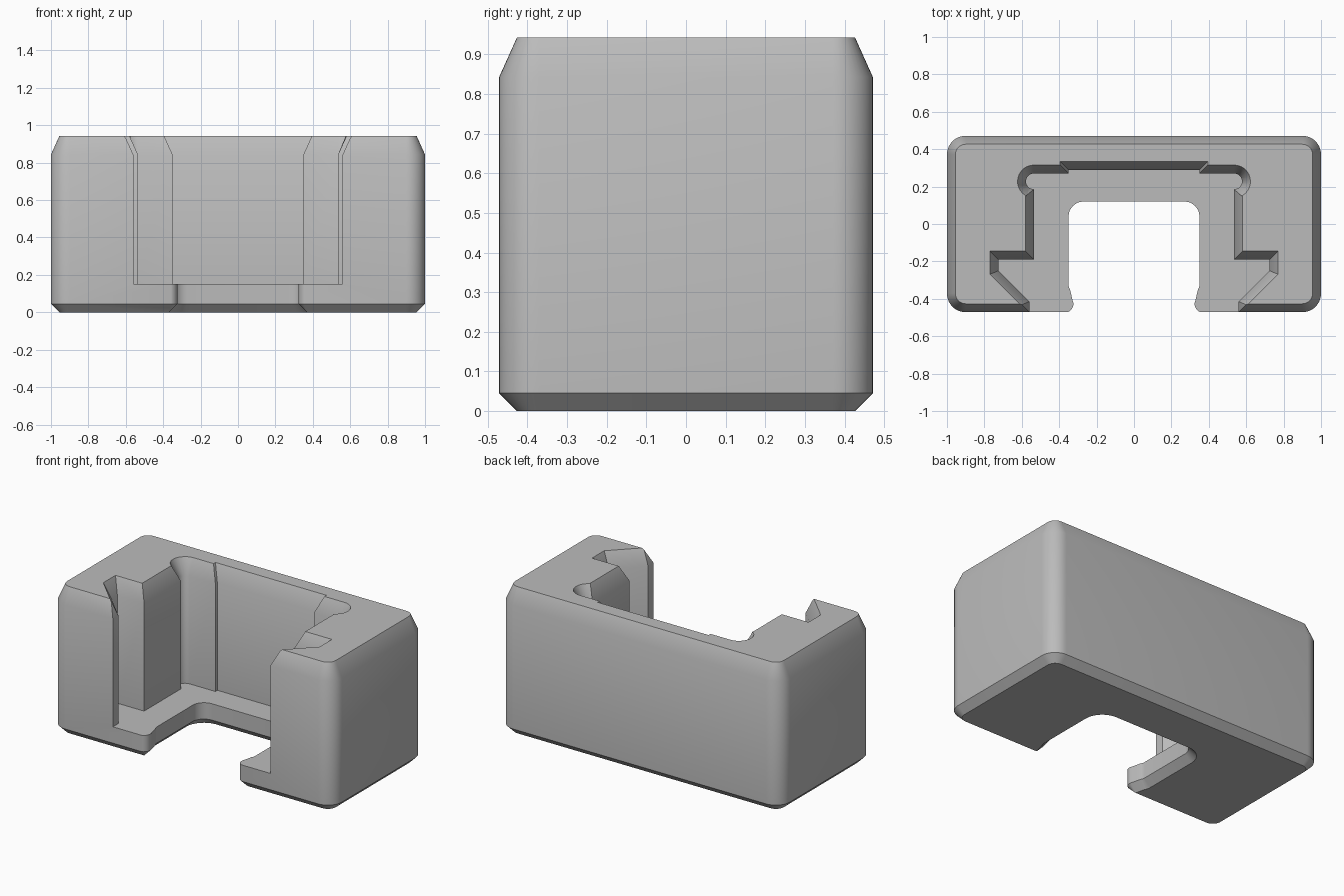
import bpy, bmesh, math
from mathutils import Vector

old = bpy.data.objects.get("Cube")
if old:
    bpy.data.objects.remove(old)

H, FLOOR, CH, LEAD = 0.943, 0.15, 0.045, 0.1   # height, floor, chamfer, top lead-in


def arc(cx, cy, r, a0, a1, n):
    angles = [math.radians(a0 + (a1 - a0) * i / n) for i in range(n + 1)]
    return [Vector((cx + r * math.cos(a), cy + r * math.sin(a))) for a in angles]


def mirrored(half):
    """Complete a right-hand profile with its left-hand mirror."""
    return [Vector((-p.x, p.y)) for p in reversed(half)] + half


def offset(path, dist, closed=False):
    """Move a path sideways (to the left of its direction) with mitred corners."""
    count, out = len(path), []
    for i, p in enumerate(path):
        normals = []
        for a, b in ((i - 1, i), (i, i + 1)):
            if closed or (a >= 0 and b < count):
                d = (path[b % count] - path[a % count]).normalized()
                normals.append(Vector((-d.y, d.x)))
        n0, n1 = normals[0], normals[-1]
        out.append(p + (n0 + n1) * dist / (1 + n0.dot(n1)))
    return out


def loft(name, rings):
    """Solid through matching outlines given as (z, points)."""
    bm = bmesh.new()
    loops = [[bm.verts.new((p.x, p.y, z)) for p in pts] for z, pts in rings]
    for lo, hi in zip(loops, loops[1:]):
        for i in range(len(lo)):
            j = (i + 1) % len(lo)
            bm.faces.new((lo[i], lo[j], hi[j], hi[i]))
    bm.faces.new(loops[0])
    bm.faces.new(loops[-1])
    bmesh.ops.recalc_face_normals(bm, faces=bm.faces)
    mesh = bpy.data.meshes.new(name)
    bm.to_mesh(mesh)
    bm.free()
    obj = bpy.data.objects.new(name, mesh)
    bpy.context.collection.objects.link(obj)
    return obj


# Block with rounded upright corners and chamfered rims
R, X, Y = 0.1, 1.0, 0.4715
outline = []
for k, (sx, sy) in enumerate(((1, 1), (-1, 1), (-1, -1), (1, -1))):
    outline += arc(sx * (X - R), sy * (Y - R), R, 90 * k, 90 * k + 90, 10)
inset = offset(outline, CH, closed=True)
body = loft("bracket_body", [(0, inset), (CH, outline), (H - LEAD, outline), (H, inset)])

# Stepped pocket with corner reliefs and a flared mouth
pocket = [Vector((0.35, 0.29)), Vector((0.35, 0.27))]
pocket += arc(0.535, 0.2275, 0.0425, 90, -60, 12)
pocket += [Vector(p) for p in ((0.535, 0.185), (0.535, -0.19), (0.725, -0.19),
                               (0.725, -0.25), (0.56, -0.415), (0.56, -0.6))]
pocket = mirrored(pocket)
flared = offset(pocket, CH)
pocket_cutter = loft("pocket_cutter", [(FLOOR, pocket), (H - LEAD, pocket),
                                       (H, flared), (H + 0.1, flared)])

# Rounded slot through the floor, pinched at the front, chamfered underneath
slot = arc(0.27, 0.04, 0.08, 90, 0, 8)
slot += arc(0.305, -0.325, 0.045, 0, -35, 3)
slot += arc(0.37, -0.4275, 0.046, 155, 270, 10)
slot = mirrored(slot)
wide = offset(slot, CH)


def with_mouth(path):
    x = path[-1].x
    return [Vector((-x, -0.6))] + path + [Vector((x, -0.6))]


slot_cutter = loft("slot_cutter", [(-0.1, with_mouth(wide)), (0, with_mouth(wide)),
                                   (CH, with_mouth(slot)), (FLOOR + 0.1, with_mouth(slot))])

# Cut both openings
bpy.context.view_layer.objects.active = body
for cutter in (pocket_cutter, slot_cutter):
    cutter.hide_render = True
    mod = body.modifiers.new(cutter.name, "BOOLEAN")
    mod.operation, mod.solver, mod.object = "DIFFERENCE", "EXACT", cutter
    bpy.ops.object.modifier_apply(modifier=mod.name)
    bpy.data.objects.remove(cutter)

# Plain grey finish
grey = bpy.data.materials.new("plain_grey")
grey.use_nodes = True
colour = (0.5, 0.5, 0.5, 1)
grey.diffuse_color = colour
grey.node_tree.nodes["Principled BSDF"].inputs["Base Color"].default_value = colour
body.data.materials.clear()
body.data.materials.append(grey)

bpy.ops.object.select_all(action="DESELECT")
body.select_set(True)
bpy.ops.object.shade_smooth_by_angle(angle=math.radians(30))
